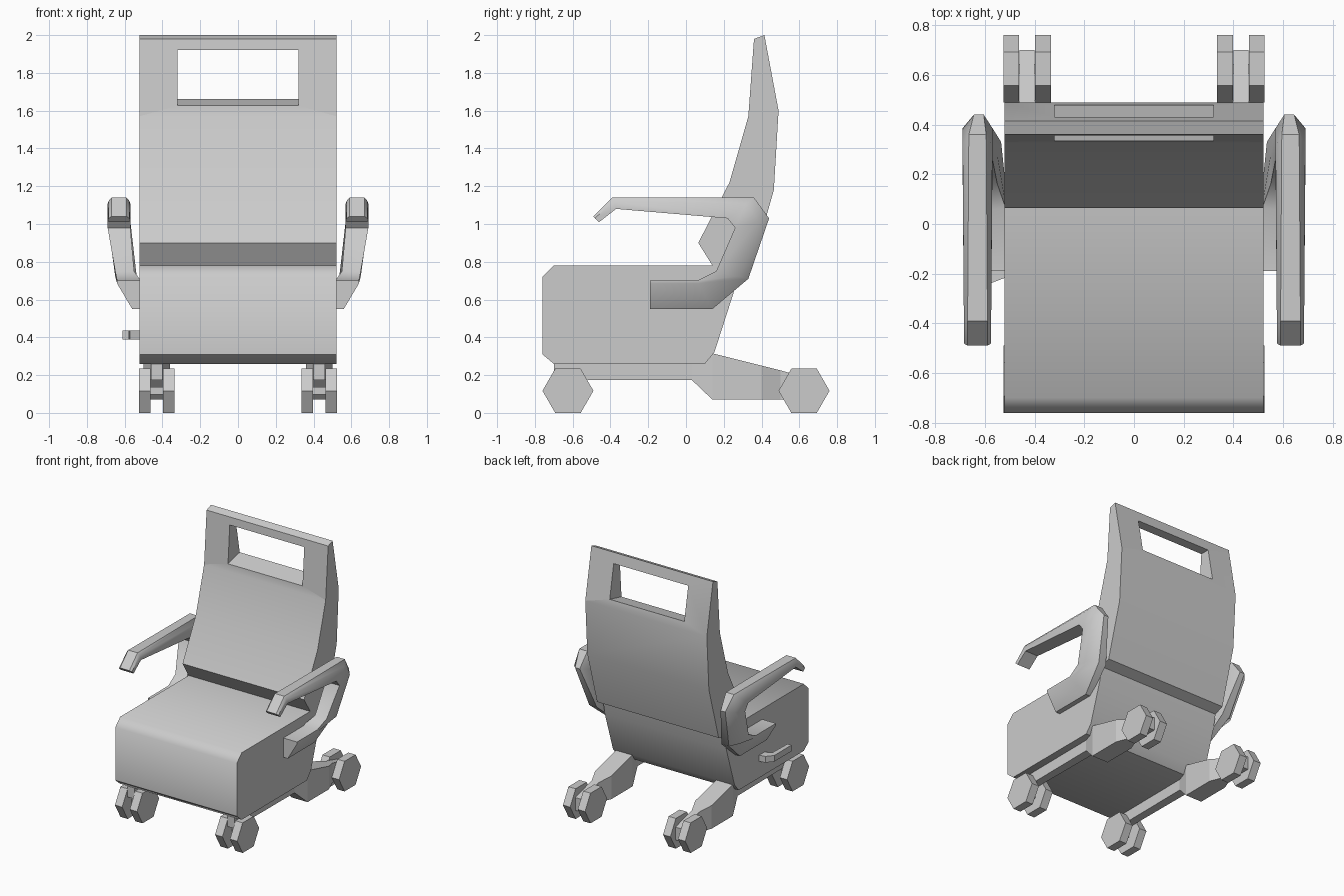
import bpy, bmesh, math

if "Cube" in bpy.data.objects:
    bpy.data.objects.remove(bpy.data.objects["Cube"])


def loft(name, rings):
    """Skin a list of equal-length point rings and cap both ends."""
    bm = bmesh.new()
    vs = [[bm.verts.new(p) for p in r] for r in rings]
    n = len(rings[0])
    for a, b in zip(vs, vs[1:]):
        for i in range(n):
            j = (i + 1) % n
            bm.faces.new((a[i], a[j], b[j], b[i]))
    bm.faces.new(vs[0])
    bm.faces.new(vs[-1])
    bmesh.ops.recalc_face_normals(bm, faces=bm.faces)
    me = bpy.data.meshes.new(name)
    bm.to_mesh(me)
    bm.free()
    ob = bpy.data.objects.new(name, me)
    bpy.context.collection.objects.link(ob)
    return ob


def prism(name, profile, x0, x1):
    """Extrude a (y, z) profile along x."""
    return loft(name, [[(x, y, z) for y, z in profile] for x in (x0, x1)])


def smooth(ob, angle=40):
    bpy.ops.object.select_all(action='DESELECT')
    ob.select_set(True)
    bpy.context.view_layer.objects.active = ob
    bpy.ops.object.shade_smooth_by_angle(angle=math.radians(angle))


# Seat block
seat = prism("seat", [(-.76, .72), (-.70, .78), (.28, .78), (.25, .63), (.15, .32),
                      (.10, .26), (-.70, .26), (-.76, .31)], -.522, .522)
smooth(seat, 50)

# Curved backrest with a handle opening
back = prism("backrest", [(.36, 1.98), (.415, 2.0), (.49, 1.6), (.465, 1.18), (.345, .76),
                          (.27, .73), (.14, .78), (.065, .90), (.23, 1.22), (.33, 1.57)],
             -.522, .522)
cutter = prism("handle_cutter", [(.2, 1.595), (.6, 1.69), (.6, 1.92), (.2, 1.92)], -.32, .32)
cutter.hide_render = True
cutter.hide_set(True)
cut = back.modifiers.new("handle_opening", 'BOOLEAN')
cut.object = cutter
cut.operation = 'DIFFERENCE'
cut.solver = 'EXACT'
smooth(back, 30)

# Armrests: outer edge (y, z), inner edge (y, z), x span outside, x span inside
arm = [((-.49, 1.04), (-.46, 1.01), (.59, .67), (.575, .685)),
       ((-.39, 1.14), (-.37, 1.08), (.59, .67), (.575, .685)),
       ((.36, 1.14), (.22, 1.03), (.595, .665), (.57, .69)),
       ((.44, 1.03), (.26, .98), (.605, .645), (.57, .69)),
       ((.33, .71), (.16, .75), (.535, .60), (.55, .65)),
       ((.14, .55), (.06, .70), (.515, .56), (.515, .64)),
       ((-.19, .55), (-.19, .70), (.515, .56), (.515, .64))]
# Legs: y, bottom z, top z, half width
leg = [(-.70, .175, .262, .03), (.03, .175, .265, .035), (.14, .07, .315, .07),
       (.40, .07, .25, .07), (.50, .07, .225, .03), (.70, .07, .17, .03)]

for side, s in (("right", 1), ("left", -1)):
    rings = []
    for i, (o, n, xo, xi) in enumerate(arm):
        k = .3 if i < 5 else .9     # shoulder fades out towards the bracket
        m = [a + (b - a) * k for a, b in zip(o, n)]
        rings.append([(s * xo[0], *o), (s * xo[1], *o), (s * xi[1], *m),
                      (s * xi[1], *n), (s * xi[0], *n), (s * xi[0], *m)])
    smooth(loft(side + "_armrest", rings))

    # Base leg
    c = s * .43
    loft(side + "_leg", [[(c - w, y, b), (c + w, y, b), (c + w, y, t), (c - w, y, t)]
                         for y, b, t, w in leg])

    # Twin six-sided casters front and rear
    for end, y in (("front", -.625), ("rear", .625)):
        hexagon = [(y + .135 * math.cos(a * math.pi / 3),
                    .117 + .135 * math.sin(a * math.pi / 3)) for a in range(6)]
        for pos, x0, x1 in (("inner", .335, .398), ("outer", .463, .525)):
            prism(f"{side}_{end}_{pos}_wheel", hexagon, s * x0, s * x1)
        prism(f"{side}_{end}_axle", [(y + dy, .117 + dz) for dy, dz in
                                     ((-.02, -.02), (.02, -.02), (.02, .02), (-.02, .02))],
              s * .39, s * .47)

# Recline lever on the left side of the seat
lever = [(-.515, -.15), (-.57, -.16), (-.612, -.21), (-.612, -.42),
         (-.578, -.42), (-.573, -.237), (-.515, -.215)]
loft("recline_lever", [[(x, y, z) for x, y in lever] for z in (.388, .436)])
